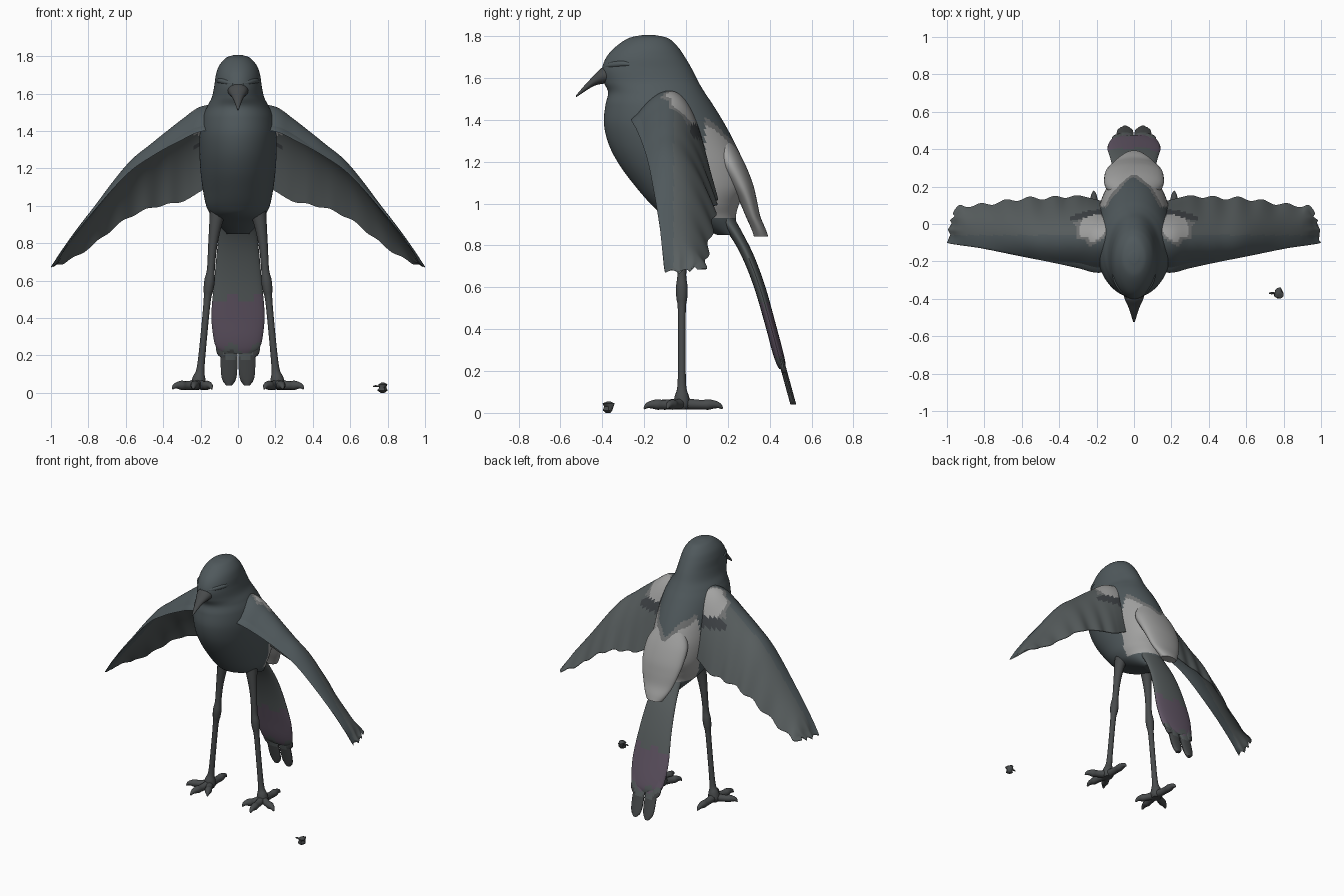
import bpy, bmesh, math, random
from mathutils import Vector

if "Cube" in bpy.data.objects:
    bpy.data.objects.remove(bpy.data.objects["Cube"])

random.seed(4)


def material(name, rgb):
    m = bpy.data.materials.new(name)
    m.diffuse_color = (*rgb, 1)
    m.use_nodes = True
    m.node_tree.nodes["Principled BSDF"].inputs["Base Color"].default_value = m.diffuse_color
    return m


MATS = [material("slate", (0.08, 0.1, 0.108)), material("pale", (0.36, 0.36, 0.355)),
        material("plum", (0.125, 0.095, 0.135)), material("charcoal", (0.065, 0.07, 0.072)),
        material("grey_slate", (0.1, 0.115, 0.117)), material("dark", (0.05, 0.056, 0.062)),
        material("mid_grey", (0.17, 0.175, 0.175))]


def smooth(rows, k=5):
    """Catmull-Rom interpolation of rows of numbers."""
    out, n = [], len(rows)
    for i in range(n - 1):
        a, b, c, d = (rows[max(0, min(n - 1, i + o))] for o in (-1, 0, 1, 2))
        for s in range(k):
            t = s / k
            out.append([0.5 * (2 * q + (r - p) * t + (2 * p - 5 * q + 4 * r - w) * t * t
                               + (3 * q - p - 3 * r + w) * t ** 3)
                        for p, q, r, w in zip(a, b, c, d)])
    return out + [list(rows[-1])]


def loft(name, rings, paint=lambda c: 0, mirror=False):
    """Skin a list of closed rings and paint the faces by position."""
    bm = bmesh.new()
    vs = [[bm.verts.new(p) for p in r] for r in rings]
    n = len(vs[0])
    for a, b in zip(vs, vs[1:]):
        for i in range(n):
            j = (i + 1) % n
            bm.faces.new((a[i], a[j], b[j], b[i]))
    bm.faces.new(vs[0])
    bm.faces.new(vs[-1])
    bmesh.ops.recalc_face_normals(bm, faces=bm.faces)
    for f in bm.faces:
        f.material_index = paint(f.calc_center_median())
    me = bpy.data.meshes.new(name)
    bm.to_mesh(me)
    bm.free()
    for m in MATS:
        me.materials.append(m)
    ob = bpy.data.objects.new(name, me)
    bpy.context.collection.objects.link(ob)
    if mirror:
        ob.modifiers.new("mirror", 'MIRROR').use_mirror_merge = False
    bpy.ops.object.select_all(action='DESELECT')
    ob.select_set(True)
    bpy.context.view_layer.objects.active = ob
    bpy.ops.object.shade_smooth_by_angle(angle=math.radians(50))
    return ob


def slices(rows, n=32):
    """Horizontal ellipses from rows of z, front y, back y, half width, centre x."""
    return [[(x + abs(w) * math.sin(2 * math.pi * i / n),
              (f + b) / 2 + (b - f) / 2 * math.cos(2 * math.pi * i / n), z)
             for i in range(n)] for z, f, b, w, x in rows]


def tube(path, ref, n=12):
    """Round rings along rows of x, y, z, radius."""
    pts, rings = [Vector(p[:3]) for p in path], []
    for i, p in enumerate(pts):
        d = pts[min(i + 1, len(pts) - 1)] - pts[max(i - 1, 0)]
        u = d.cross(Vector(ref)).normalized()
        v = d.cross(u).normalized()
        r = abs(path[i][3])
        rings.append([p + r * (u * math.cos(2 * math.pi * k / n) + v * math.sin(2 * math.pi * k / n))
                      for k in range(n)])
    return rings


# head and body, pale across the lower back
body = [(1.805, -.21, -.15, .025, 0), (1.79, -.275, -.085, .065, 0), (1.75, -.335, -.04, .1, 0),
        (1.70, -.38, -.005, .118, 0), (1.64, -.402, .03, .127, 0), (1.58, -.392, .06, .14, 0),
        (1.53, -.372, .09, .165, 0), (1.47, -.385, .13, .19, 0), (1.38, -.392, .185, .205, 0),
        (1.28, -.368, .238, .206, 0), (1.18, -.315, .28, .2, 0), (1.08, -.24, .29, .187, 0),
        (1.0, -.17, .255, .17, 0), (.95, -.11, .24, .145, 0), (.91, .0, .24, .115, 0),
        (.85, .15, .25, .06, 0)]


def body_paint(c):
    edge = 1.2 + 1.1 * abs(c.x) + .012 * math.sin(c.x * 60)
    if c.y < .09 or c.z < .93 or c.z > min(edge + .05, 1.42):
        return 0
    return 1 if c.z < edge else 6


loft("body", slices(smooth(body, 12), 96), body_paint)

# beak
beak = [(-.35, 1.575, 1.66, .062), (-.40, 1.572, 1.65, .05), (-.44, 1.562, 1.612, .032),
        (-.48, 1.538, 1.57, .018), (-.525, 1.508, 1.518, .004)]
loft("beak", [[(w * math.cos(a), y, (lo + hi) / 2 + (hi - lo) / 2 * math.sin(a))
               for a in (2 * math.pi * i / 16 for i in range(16))]
              for y, lo, hi, w in smooth(beak)], lambda c: 3)

# brow ridges and eyes
loft("brow", tube(smooth([(.025, -.392, 1.65, .006), (.065, -.352, 1.662, .015),
                          (.098, -.296, 1.668, .014), (.11, -.24, 1.66, .004)]), (0, 0, 1)), mirror=True)
loft("eye", tube([(.079 + .019 * math.sin(a), -.318, 1.635, .019 * math.cos(a) + .001)
                  for a in (math.pi * (k / 10 - .5) for k in range(11))], (0, 0, 1)),
     lambda c: 5, mirror=True)

# wings: x, leading edge y z, crest y z, trailing edge y z, thickness
wing = [(.08, -.22, 1.44, -.05, 1.54, .1, 1.15, .12), (.2, -.235, 1.42, -.06, 1.525, .13, 1.08, .105),
        (.3, -.215, 1.37, -.06, 1.455, .15, 1.025, .085), (.45, -.19, 1.285, -.06, 1.335, .14, .995, .06),
        (.6, -.165, 1.175, -.05, 1.205, .135, .93, .045), (.8, -.13, .95, -.03, .94, .105, .775, .028),
        (.93, -.112, .78, -.02, .775, .095, .695, .018), (.98, -.105, .705, -.02, .70, .08, .668, .014),
        (1.0, -.1, .675, -.02, .672, .06, .658, .008)]


def wing_ring(x, ly, lz, my, mz, ty, tz, th, n=32):
    ragged = .009 * math.sin(x * 48) * min(1, max(0, (x - .25) * 8))
    ty, tz = ty + ragged, tz - ragged * .6
    up = []
    for i in range(n + 1):
        t = i / n
        a, b, c = (t - .4) * (t - 1) / .4, t * (1 - t) / .24, t * (t - .4) / .6
        # notched feather tips, cut further back towards the trailing edge
        cut = max(0, (x - .9) / .1) * (.02 * abs(math.sin(t * 9.4)) + .03 * t * t)
        up.append(Vector((x - cut, a * ly + b * my + c * ty, a * lz + b * mz + c * tz + cut * .9)))
    nrm = Vector((0, lz - tz, ty - ly)).normalized()
    low = [p - nrm * (.004 + th * math.sin(math.pi * (i / n) ** .5)) for i, p in enumerate(up)]
    return up + low[::-1]


def wing_paint(c):
    d = math.hypot((c.x - .22) / .085, (c.y + .01) / .085) + .12 * math.sin(c.x * 70 + c.y * 50)
    if c.z > 1.38 and d < 1.15:
        return 1 if d < .9 else 6
    return 5 if d < 1.6 and c.y > .02 and c.z > 1.31 else 4 if c.y > -.06 else 0


loft("wing", [wing_ring(*r) for r in smooth(wing, 16)], wing_paint, mirror=True)

# pale rump feathers hanging over the tail
rump = [(1.3, .12, .222, .1, 0), (1.2, .14, .277, .155, 0), (1.1, .2, .318, .158, 0),
        (1.02, .25, .338, .142, 0), (.94, .285, .355, .115, 0), (.88, .312, .38, .085, 0),
        (.842, .325, .393, .06, 0)]
loft("rump_feathers", slices(smooth(rump), 28), lambda c: 1)


# tail: a broad sheet with layered feather tips
def tail_paint(c):
    z = c.z + .03 * math.sin(c.x * 45)
    return 2 if .24 < z < .5 else 3 if z < .2 else 4


tail = [(.95, .12, .22, .09, 0), (.86, .2, .27, .1, 0), (.75, .265, .325, .113, 0),
        (.6, .325, .38, .127, 0), (.42, .378, .43, .142, 0), (.3, .41, .462, .132, 0),
        (.24, .43, .475, .115, 0), (.21, .445, .475, .08, 0)]
loft("tail", slices(smooth(tail), 28), tail_paint)
for name, cx, end, w in (("tail_centre_feather", .048, .04, .046), ("tail_outer_feather", .08, .19, .04)):
    rows = []
    for k in range(25):
        z = .45 + (end - .45) * k / 24
        y = .40 + (.45 - z) * .275
        rows.append((z, y - .014, y + .014, w * max(.35, (1 - (k / 24) ** 14) ** .5), cx))
    loft(name, slices(rows, 14), tail_paint, mirror=True)

# legs with knobbly joints
leg = [(.1, .0, 1.0, .05), (.12, -.01, .9, .034), (.136, -.015, .78, .024), (.145, -.02, .66, .021),
       (.152, -.02, .6, .028), (.158, -.02, .55, .026), (.165, -.02, .49, .019), (.185, -.02, .28, .018),
       (.2, -.02, .13, .021), (.208, -.02, .08, .034), (.212, -.02, .04, .04), (.212, -.02, .018, .03)]
loft("leg", tube(smooth(leg), (0, 1, 0)), lambda c: 3, mirror=True)

# toes with hooked claws
for name, tx, ty in (("inner_toe", .14, -.15), ("middle_toe", .24, -.2),
                     ("outer_toe", .35, -.09), ("back_toe", .215, .175)):
    ox, oy = tx - .212, ty + .02
    steps = [(0, .045, .028), (.25, .041, .025), (.5, .039, .023), (.65, .04, .025),
             (.8, .04, .019), (.92, .034, .013), (1, .02, .004)]
    loft(name, tube(smooth([(.212 + ox * t, -.02 + oy * t, z, r) for t, z, r in steps], 3), (0, 0, 1)),
         lambda c: 3, mirror=True)

# small loose scrap lying beside the bird
rings = []
for z, r in ((0, .012), (.012, .026), (.03, .022), (.045, .026), (.055, .008)):
    rings.append([(.775 + q * math.cos(a), -.37 + q * math.sin(a), z)
                  for a, q in ((k * math.pi / 5, r * random.uniform(.6, 1.25)) for k in range(10))])
loft("ground_scrap", rings, lambda c: 3)
loft("ground_scrap_chip", tube([(.722, -.37, .034, .003), (.735, -.37, .036, .006),
                                (.765, -.37, .034, .004)], (0, 0, 1), 6), lambda c: 3)
